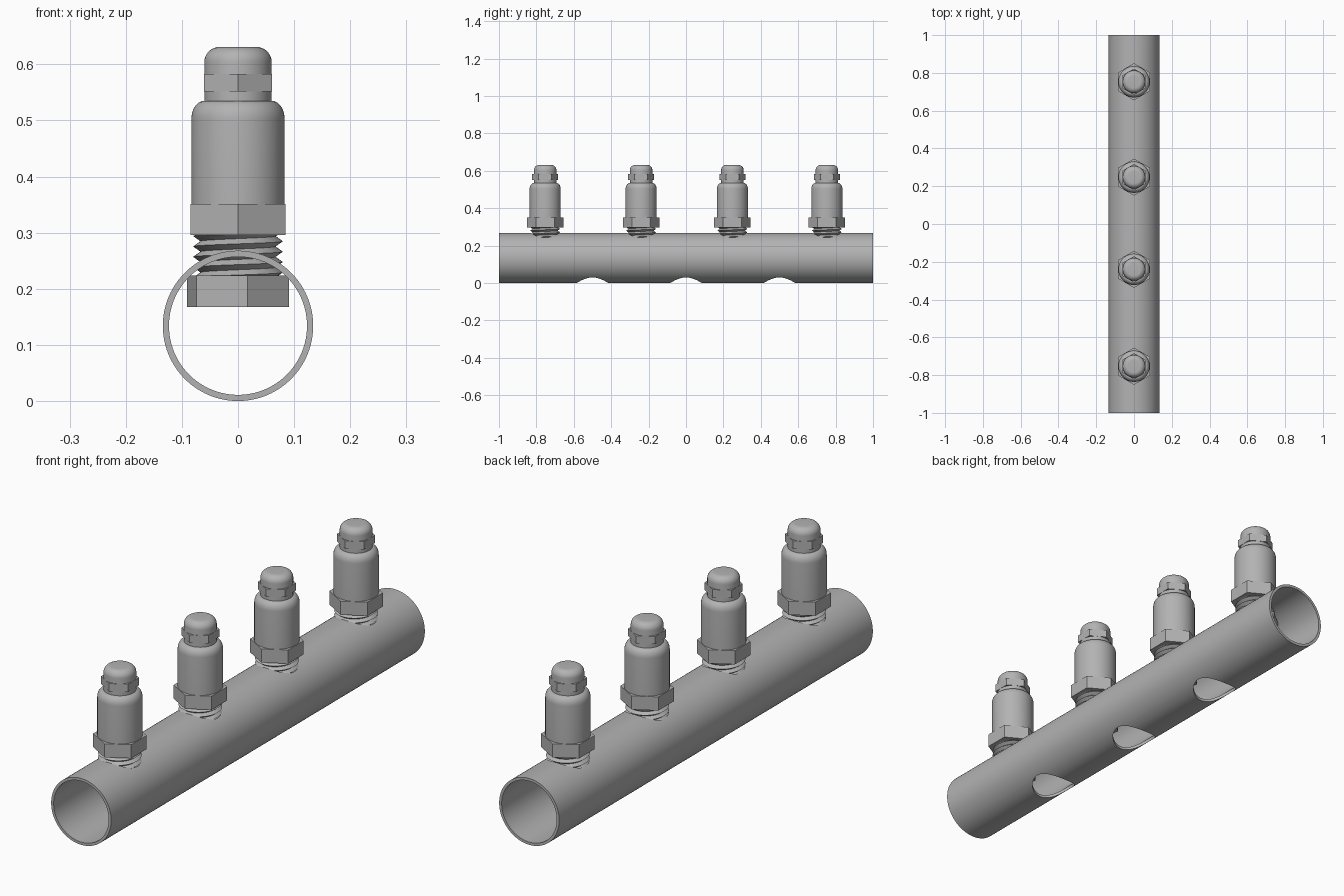
import bpy, bmesh
from math import sin, cos, pi, radians
from mathutils import Matrix

cube = bpy.data.objects.get("Cube")
if cube:
    bpy.data.objects.remove(cube, do_unlink=True)

steel = bpy.data.materials.new("steel_grey")
steel.use_nodes = True
GREY = (0.45, 0.45, 0.45, 1)
steel.diffuse_color = GREY
steel.node_tree.nodes["Principled BSDF"].inputs["Base Color"].default_value = GREY

PIPE_R, PIPE_IN = 0.134, 0.123
FITTINGS = (-0.753, -0.24, 0.248, 0.753)
HOLES = (-0.5, 0, 0.5)


def make(name, bm, smooth=True):
    bmesh.ops.recalc_face_normals(bm, faces=bm.faces)
    mesh = bpy.data.meshes.new(name)
    bm.to_mesh(mesh)
    bm.free()
    mesh.materials.append(steel)
    ob = bpy.data.objects.new(name, mesh)
    bpy.context.collection.objects.link(ob)
    if smooth:
        soften(ob)
    return ob


def soften(ob):
    bpy.ops.object.select_all(action="DESELECT")
    ob.select_set(True)
    bpy.context.view_layer.objects.active = ob
    bpy.ops.object.shade_smooth_by_angle(angle=radians(30))


def lathe(profile, segments=64, closed=False):
    """Spin (radius, z) points around z."""
    bm = bmesh.new()
    rings = []
    for r, z in profile:
        rings.append([bm.verts.new((r * cos(2 * pi * i / segments), r * sin(2 * pi * i / segments), z))
                      for i in range(segments)])
    pairs = list(zip(rings, rings[1:]))
    if closed:
        pairs.append((rings[-1], rings[0]))
    for a, b in pairs:
        for i in range(segments):
            j = (i + 1) % segments
            bm.faces.new((a[i], a[j], b[j], b[i]))
    if not closed:
        bm.faces.new(rings[0])
        bm.faces.new(rings[-1])
    return bm


def prism(bm, radius, z0, z1, sides, y=0, turn=0):
    place = Matrix.Translation((0, y, (z0 + z1) / 2)) @ Matrix.Rotation(radians(turn), 4, "Z")
    bmesh.ops.create_cone(bm, cap_ends=True, segments=sides, radius1=radius, radius2=radius,
                          depth=z1 - z0, matrix=place)
    return bm


def fillet(r, top, wide, tall, steps=8):
    """Quarter-round shoulder ending at height top."""
    return [(r - wide + wide * cos(pi / 2 * i / steps), top - tall + tall * sin(pi / 2 * i / steps))
            for i in range(steps + 1)]


def helix_thread(z0, z1, pitch, crest, root, segments=48):
    """Ruled V-shaped screw surface, clamped flat at both ends."""
    bm = bmesh.new()
    rows = int(2 * (z1 - z0) / pitch) + 4
    columns = []
    for i in range(segments + 1):
        t = i / segments
        column = []
        for k in range(rows + 1):
            r = crest if k % 2 else root
            z = min(max(z0 + pitch * (k / 2 - 1 + t), z0), z1)
            column.append(bm.verts.new((r * cos(2 * pi * t), r * sin(2 * pi * t), z)))
        columns.append(column)
    for a, b in zip(columns, columns[1:]):
        for k in range(rows):
            bm.faces.new((a[k], b[k], b[k + 1], a[k + 1]))
    return bm


# Pipe with drain holes below and fitting holes above
bm = lathe([(PIPE_R, -1), (PIPE_R, 1), (PIPE_IN, 1), (PIPE_IN, -1)], 96, closed=True)
bm.transform(Matrix.Translation((0, 0, PIPE_R)) @ Matrix.Rotation(pi / 2, 4, "X"))
pipe = make("pipe", bm, smooth=False)

cut = bmesh.new()
for y in HOLES:
    prism(cut, 0.084, -0.05, 0.1, 64, y)
for y in FITTINGS:
    prism(cut, 0.078, 0.18, 0.32, 64, y)
cutter = make("hole_cutter", cut, smooth=False)
cutter.hide_render = True
mod = pipe.modifiers.new("holes", "BOOLEAN")
mod.operation, mod.solver, mod.object = "DIFFERENCE", "EXACT", cutter
bpy.context.view_layer.objects.active = pipe
bpy.ops.object.modifier_apply(modifier=mod.name)
bpy.data.objects.remove(cutter, do_unlink=True)
soften(pipe)

# One fitting: body with neck and domed cap, nuts and thread
body = [(0.083, 0.34)] + fillet(0.083, 0.535, 0.023, 0.032) + fillet(0.06, 0.631, 0.027, 0.027)
parts = [
    make("fitting_body", lathe(body)),
    make("cap_nut", prism(bmesh.new(), 0.0695, 0.552, 0.583, 6), False),
    make("upper_nut", prism(bmesh.new(), 0.098, 0.296, 0.351, 6), False),
    make("lower_nut", prism(bmesh.new(), 0.097, 0.168, 0.224, 6, turn=10), False),
    make("thread", helix_thread(0.22, 0.3, 0.0185, 0.08, 0.067)),
]

# Repeat the fitting along the pipe
for part in parts:
    for y in FITTINGS[1:]:
        copy = part.copy()
        copy.location.y = y
        bpy.context.collection.objects.link(copy)
    part.location.y = FITTINGS[0]
